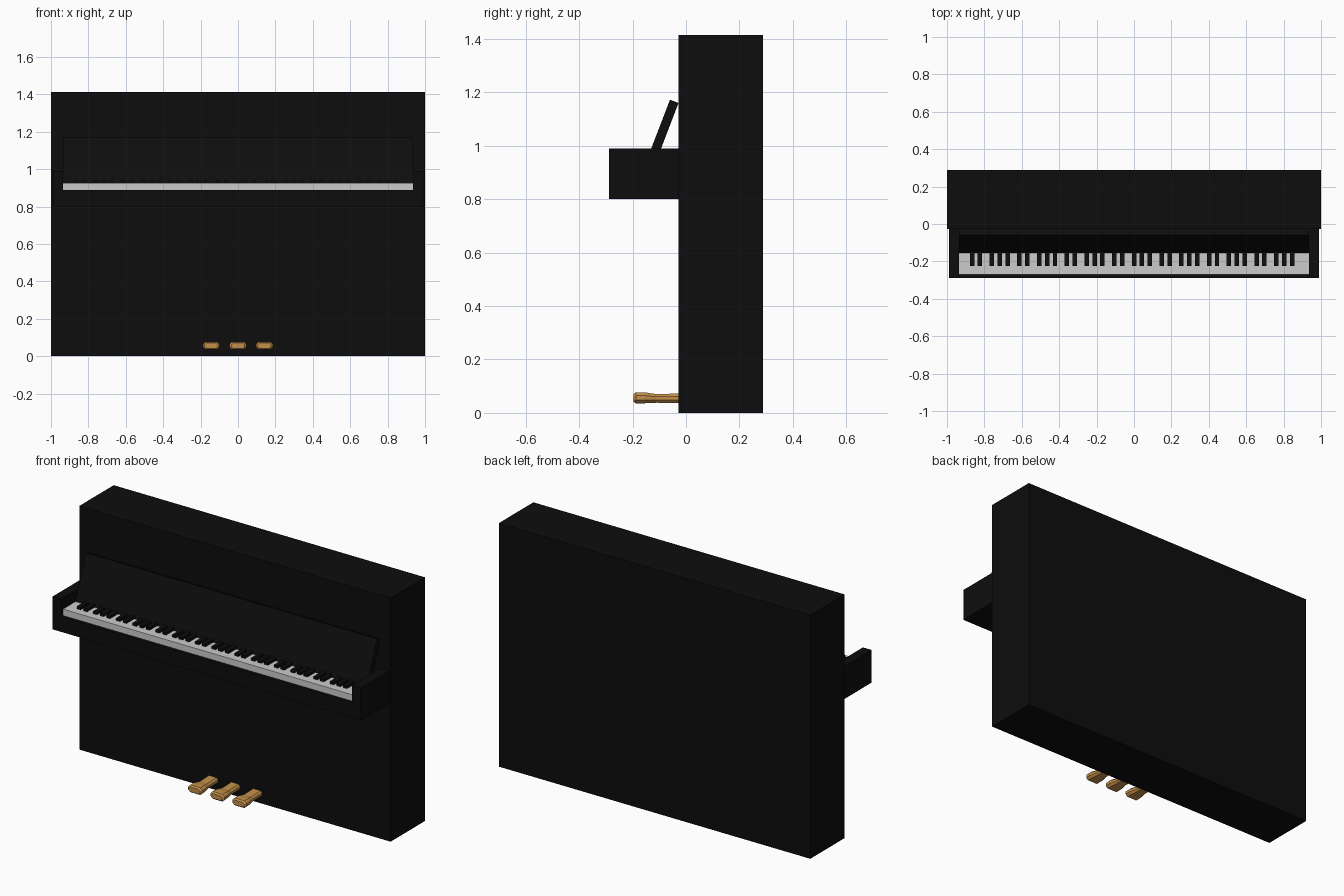
import bpy, bmesh
from math import pi

if "Cube" in bpy.data.objects:
    bpy.data.objects.remove(bpy.data.objects["Cube"])


def material(name, rgb):
    m = bpy.data.materials.new(name)
    m.diffuse_color = (*rgb, 1)
    m.use_nodes = True
    m.node_tree.nodes["Principled BSDF"].inputs["Base Color"].default_value = m.diffuse_color
    return m


BLACK = material("black_lacquer", (0.004, 0.004, 0.004))
BRASS = material("brass", (0.55, 0.28, 0.07))


def finish(name, bm, mat=None):
    bmesh.ops.recalc_face_normals(bm, faces=bm.faces[:])
    me = bpy.data.meshes.new(name)
    bm.to_mesh(me)
    bm.free()
    ob = bpy.data.objects.new(name, me)
    bpy.context.collection.objects.link(ob)
    if mat:
        me.materials.append(mat)
    return ob


def add_box(bm, x0, x1, y0, y1, z0, z1):
    for v in bmesh.ops.create_cube(bm, size=1)["verts"]:
        v.co = ((x0 + x1) / 2 + v.co.x * (x1 - x0),
                (y0 + y1) / 2 + v.co.y * (y1 - y0),
                (z0 + z1) / 2 + v.co.z * (z1 - z0))


def box(name, *dims, mat=None):
    bm = bmesh.new()
    add_box(bm, *dims)
    return finish(name, bm, mat)


def loft(name, rings, mat):
    bm = bmesh.new()
    rows = [[bm.verts.new(p) for p in ring] for ring in rings]
    n = len(rows[0])
    for a, b in zip(rows, rows[1:]):
        for i in range(n):
            bm.faces.new((a[i], a[(i + 1) % n], b[(i + 1) % n], b[i]))
    bm.faces.new(rows[0])
    bm.faces.new(rows[-1])
    return finish(name, bm, mat)


FRONT, WALL, BACK = -0.288, -0.028, 0.288
KEY_X = 0.935

# Case, key bed and cheek blocks
box("case", -1, 1, WALL, BACK, 0, 1.414, mat=BLACK)
box("key_bed", -0.99, 0.99, FRONT, WALL, 0.80, 0.888, mat=BLACK)
for side, s in (("left", -1), ("right", 1)):
    xs = sorted((s * KEY_X, s * 0.99))
    box(side + "_cheek", *xs, FRONT, WALL, 0.80, 0.99, mat=BLACK)

# Tilted fallboard behind the keys
profile = [(-0.155, 0.925), (-0.06, 1.172), (-0.028, 1.16), (-0.118, 0.925)]
loft("fallboard", [[(x, y, z) for y, z in profile] for x in (-KEY_X, KEY_X)], BLACK)

# White key slab
box("white_keys", -KEY_X, KEY_X, -0.27, WALL, 0.888, 0.925)

# Black keys in groups of two and three
bm = bmesh.new()
octave = 0.2535
for o in range(7):
    for step in (0, 1, 2.5, 3.5, 4.5):
        x = -0.866 + (o + step / 6) * octave
        add_box(bm, x - 0.012, x + 0.012, -0.225, -0.14, 0.92, 0.94)
finish("black_keys", bm, BLACK)

# Pedals: octagonal section, waisted, with a chamfered toe
# stations: y, half width, bottom z, top z
stations = [(-0.197, 0.036, 0.042, 0.070), (-0.188, 0.045, 0.035, 0.077),
            (-0.155, 0.045, 0.036, 0.077), (-0.11, 0.034, 0.038, 0.070),
            (-0.02, 0.034, 0.037, 0.073)]
for name, cx in (("left", -0.143), ("middle", 0), ("right", 0.141)):
    rings = []
    for y, w, b, t in stations:
        c, d = w * 0.7, (t - b) * 0.3
        pts = [(-c, b), (c, b), (w, b + d), (w, t - d),
               (c, t), (-c, t), (-w, t - d), (-w, b + d)]
        rings.append([(cx + px, y, pz) for px, pz in pts])
    loft(name + "_pedal", rings, BRASS)
